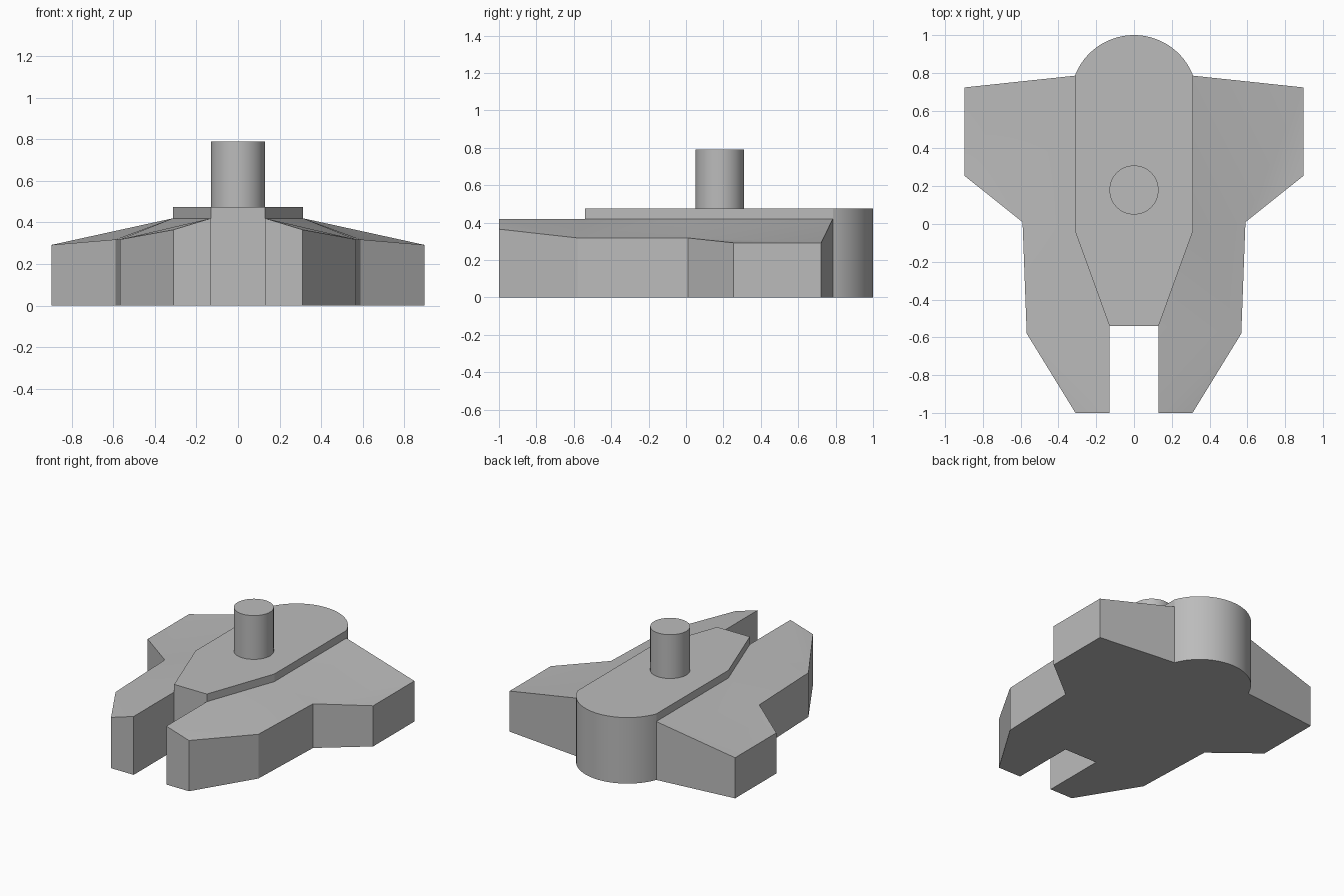
import bpy, bmesh, math

old = bpy.data.objects.get("Cube")
if old:
    bpy.data.objects.remove(old, do_unlink=True)

grey = bpy.data.materials.new("plain grey")
grey.use_nodes = True
colour = (0.5, 0.5, 0.5, 1)
grey.diffuse_color = colour
grey.node_tree.nodes["Principled BSDF"].inputs["Base Color"].default_value = colour


def finish(name, bm):
    bmesh.ops.recalc_face_normals(bm, faces=bm.faces)
    mesh = bpy.data.meshes.new(name)
    bm.to_mesh(mesh)
    bm.free()
    mesh.materials.append(grey)
    obj = bpy.data.objects.new(name, mesh)
    bpy.context.collection.objects.link(obj)
    bpy.ops.object.select_all(action='DESELECT')
    obj.select_set(True)
    bpy.context.view_layer.objects.active = obj
    bpy.ops.object.shade_smooth_by_angle(angle=math.radians(15))
    return obj


def prism(name, outline, top_faces=None):
    """Flat-bottomed solid over an outline of (x, y, top height)."""
    bm = bmesh.new()
    low = [bm.verts.new((x, y, 0)) for x, y, z in outline]
    high = [bm.verts.new(p) for p in outline]
    count = len(outline)
    bm.faces.new(low[::-1])
    for face in top_faces or [range(count)]:
        bm.faces.new([high[i] for i in face])
    for i in range(count):
        j = (i + 1) % count
        bm.faces.new((low[i], low[j], high[j], high[i]))
    return finish(name, bm)


# Central body: tapered nose in front, rounded back
half, shoulder, height = 0.313, 0.785, 0.475
rise = 1 - shoulder
radius = (half**2 + rise**2) / (2 * rise)
start = math.asin((shoulder - 1 + radius) / radius)
steps = 48
body = [(-half, -0.035, height), (-0.13, -0.54, height),
        (0.13, -0.54, height), (half, -0.035, height)]
for i in range(steps + 1):
    a = start + (math.pi - 2 * start) * i / steps
    body.append((radius * math.cos(a), 1 - radius + radius * math.sin(a), height))
prism("central_body", body)

# Side wings: front prong and broad rear wing, top sloping outwards
ridge = 0.42
wing = [(half, shoulder, ridge), (half, -0.035, ridge),
        (0.13, -0.54, ridge), (0.13, -1, ridge),
        (0.31, -1, 0.365), (0.568, -0.58, 0.318), (0.59, 0.01, 0.318),
        (0.897, 0.255, 0.292), (0.897, 0.723, 0.292)]
slopes = [(3, 4, 5), (2, 3, 5), (1, 2, 5), (1, 5, 6), (0, 1, 6), (0, 6, 8), (6, 7, 8)]
for side, name in ((1, "left_wing"), (-1, "right_wing")):
    prism(name, [(side * x, y, z) for x, y, z in wing], slopes)

# Upright peg
bm = bmesh.new()
bmesh.ops.create_cone(bm, cap_ends=True, segments=64, radius1=0.13, radius2=0.13, depth=0.335)
bmesh.ops.translate(bm, verts=bm.verts, vec=(0, 0.18, 0.6225))
finish("peg", bm)
